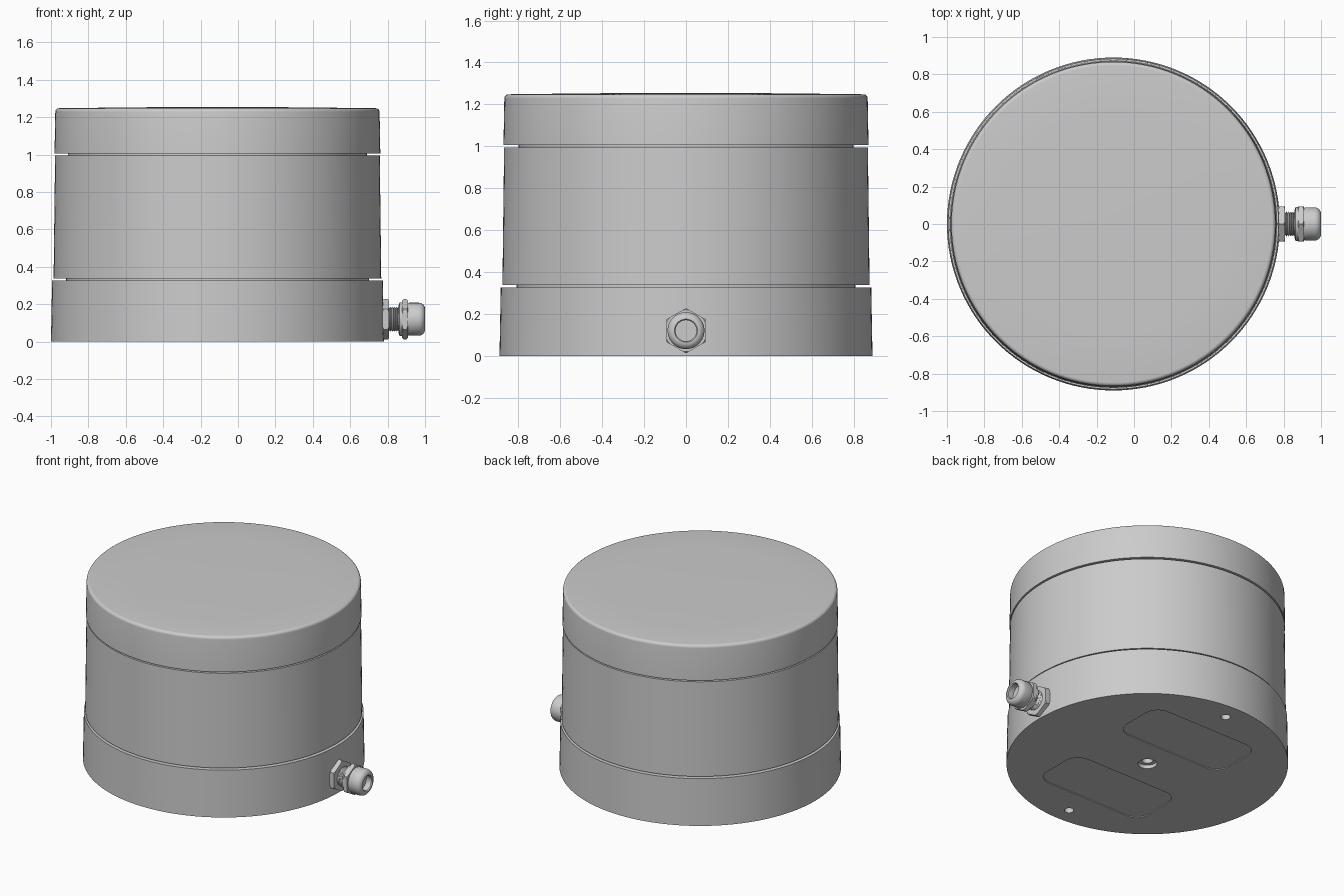
import bpy, bmesh, math
from mathutils import Matrix, Vector

cube = bpy.data.objects.get("Cube")
if cube:
    bpy.data.objects.remove(cube, do_unlink=True)

CX = -0.11                       # axis of the housing
GLAND_Z = 0.12
HOUSING = Matrix.Translation((CX, 0, 0))
GLAND = Matrix.Translation((0, 0, GLAND_Z)) @ Matrix.Rotation(math.pi / 2, 4, 'Y')

grey = bpy.data.materials.new("light_grey_metal")
grey.use_nodes = True
colour = (0.6, 0.6, 0.6, 1)
grey.diffuse_color = colour
grey.node_tree.nodes["Principled BSDF"].inputs["Base Color"].default_value = colour


def finish(name, bm, matrix):
    bmesh.ops.recalc_face_normals(bm, faces=bm.faces[:])
    bm.transform(matrix)
    mesh = bpy.data.meshes.new(name)
    bm.to_mesh(mesh)
    bm.free()
    mesh.materials.append(grey)
    obj = bpy.data.objects.new(name, mesh)
    bpy.context.collection.objects.link(obj)
    smooth(obj)
    return obj


def smooth(obj):
    obj.data.shade_smooth()
    obj.data.set_sharp_from_angle(angle=math.radians(32))


def lathe(name, profile, matrix, sides=128):
    """Spin (radius, height) points about z; ends are capped."""
    bm = bmesh.new()
    rings = []
    for r, h in profile:
        rings.append([bm.verts.new((r * math.cos(math.tau * i / sides),
                                    r * math.sin(math.tau * i / sides), h))
                      for i in range(sides)])
    for a, b in zip(rings, rings[1:]):
        for i in range(sides):
            j = (i + 1) % sides
            bm.faces.new((a[i], a[j], b[j], b[i]))
    bm.faces.new(rings[0])
    bm.faces.new(rings[-1])
    return finish(name, bm, matrix)


def rounded_slab(name, x, y, half_x, half_y, radius, depth):
    """Rounded rectangle standing through z = 0 up to the given depth."""
    bm = bmesh.new()
    outline = []
    for k, (sx, sy) in enumerate([(1, 1), (-1, 1), (-1, -1), (1, -1)]):
        for s in range(9):
            a = math.pi / 2 * (k + s / 8)
            outline.append(bm.verts.new((x + sx * (half_x - radius) + radius * math.cos(a),
                                         y + sy * (half_y - radius) + radius * math.sin(a), -0.05)))
    face = bm.faces.new(outline)
    top = bmesh.ops.extrude_face_region(bm, geom=[face])
    verts = [v for v in top["geom"] if isinstance(v, bmesh.types.BMVert)]
    bmesh.ops.translate(bm, verts=verts, vec=Vector((0, 0, depth + 0.05)))
    return finish(name, bm, HOUSING)


def hex_nut(name, start, end, radius):
    """Hexagon with its corners clipped by a cone on both faces."""
    nut = lathe(name, [(radius, start), (radius, end)], GLAND, 6)
    c = 0.008
    cone = lathe("nut_cutter", [(radius - c, start), (radius + 0.001, start + c),
                                (radius + 0.001, end - c), (radius - c, end)], GLAND, 64)
    cut(nut, cone, 'INTERSECT')
    return nut


def cut(obj, cutter, operation='DIFFERENCE'):
    cutter.hide_render = True
    mod = obj.modifiers.new("cut", 'BOOLEAN')
    mod.operation = operation
    mod.solver = 'EXACT'
    mod.object = cutter
    bpy.context.view_layer.update()
    evaluated = obj.evaluated_get(bpy.context.evaluated_depsgraph_get())
    mesh = bpy.data.meshes.new_from_object(evaluated)
    obj.modifiers.clear()
    obj.data = mesh
    bpy.data.objects.remove(cutter, do_unlink=True)
    smooth(obj)


# Housing: base, middle sleeve and lid, parted by narrow grooves
base = lathe("base", [(0.89, 0), (0.884, 0.327)], HOUSING)
lathe("lower_groove_core", [(0.81, 0.32), (0.81, 0.345)], HOUSING)
lathe("middle_sleeve", [(0.876, 0.338), (0.868, 0.995)], HOUSING)
lathe("upper_groove_core", [(0.80, 0.99), (0.80, 1.012)], HOUSING)
lid_edge = [(0.847 + 0.02 * math.cos(a), 1.228 + 0.02 * math.sin(a))
            for a in (math.pi / 12 * i for i in range(7))]
lid_crown = [(0.6, 1.251), (0.3, 1.254), (0.05, 1.255)]
lathe("lid", [(0.871, 1.005)] + lid_edge + lid_crown, HOUSING)

# Underside: two shallow panels, two screw holes, stepped centre hole
for side in (-1, 1):
    cut(base, rounded_slab("panel_cutter", 0, side * 0.393, 0.42, 0.193, 0.1, 0.006))
    cut(base, lathe("hole_cutter", [(0.03, -0.05), (0.03, 0.15)],
                    HOUSING @ Matrix.Translation((0, side * 0.77, 0)), 32))
cut(base, lathe("centre_cutter", [(0.06, -0.05), (0.06, 0.025), (0.035, 0.025), (0.035, 0.12)],
                HOUSING, 48))

# Cable gland on the side
hex_nut("gland_lock_nut", 0.772, 0.808, 0.108)
thread = []
for i in range(6):
    h = 0.80 + 0.011 * i
    thread += [(0.059, h), (0.066, h + 0.0055)]
lathe("gland_thread", thread, GLAND, 48)
lathe("gland_collar", [(0.072, 0.858), (0.09, 0.864), (0.09, 0.885)], GLAND, 64)
hex_nut("gland_body_nut", 0.878, 0.908, 0.108)
dome = [(0.055 + 0.033 * math.cos(a), 0.967 + 0.033 * math.sin(a))
        for a in (math.pi / 16 * i for i in range(9))]
lathe("gland_cap", [(0.08, 0.9), (0.088, 0.914)] + dome
      + [(0.05, 0.994), (0.05, 0.955)], GLAND, 64)
